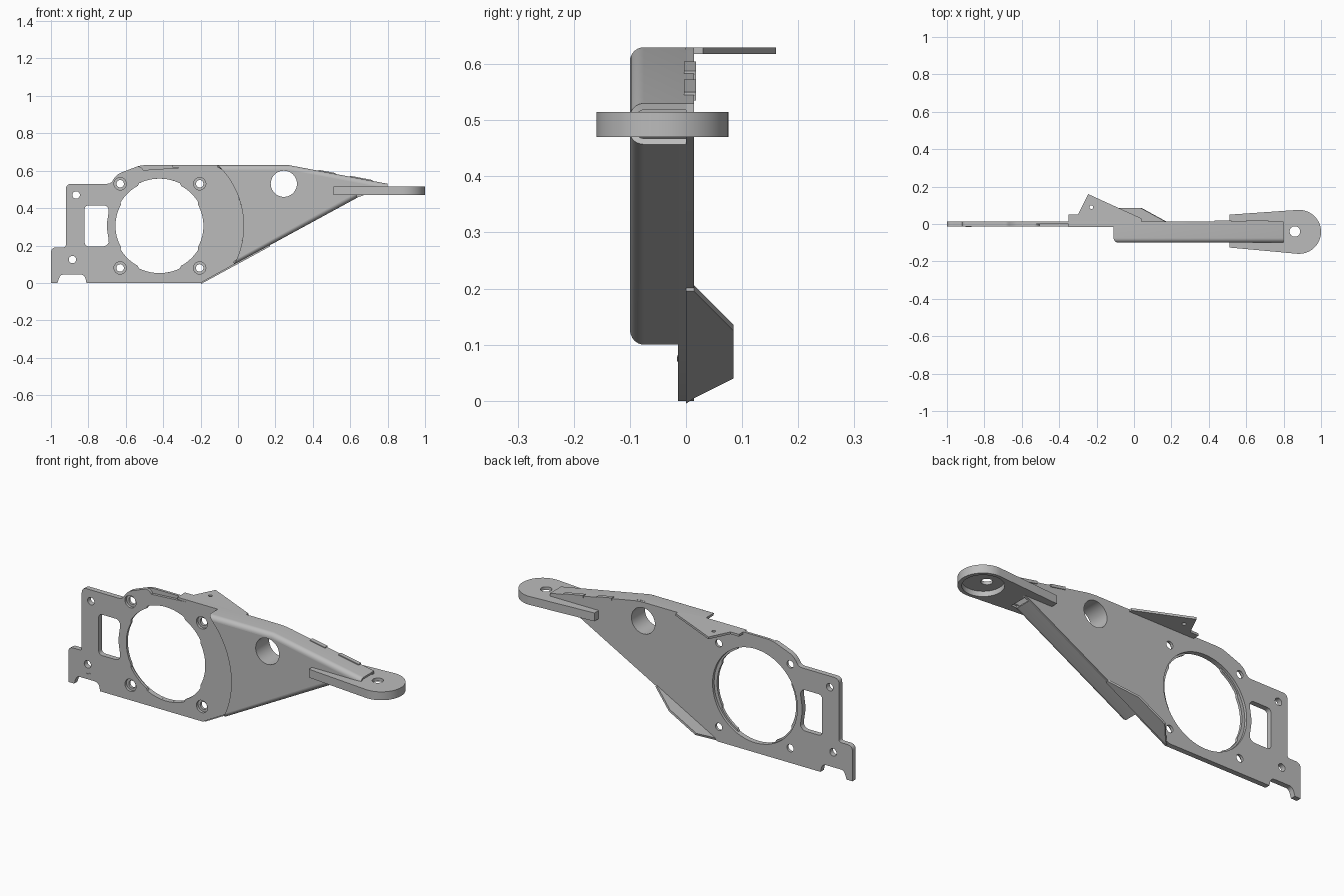
import bpy, bmesh
from math import sin, cos, radians, sqrt, atan2, pi
from mathutils import Vector

if "Cube" in bpy.data.objects:
    bpy.data.objects.remove(bpy.data.objects["Cube"])

metal = bpy.data.materials.new("grey metal")
metal.use_nodes = True
GREY = (0.5, 0.5, 0.5, 1)
metal.diffuse_color = GREY
metal.node_tree.nodes["Principled BSDF"].inputs["Base Color"].default_value = GREY

CX, CZ, ARC = -0.42, 0.305, 0.45      # fan opening centre, housing edge radius
SHEET = 0.014
FRONT = -0.1
BEND = 0.025


def circle(x, y, r, n=40):
    return [(x + r * cos(2 * pi * i / n), y + r * sin(2 * pi * i / n)) for i in range(n)]


def arc(x, y, r, a0, a1, n=20):
    steps = [radians(a0 + (a1 - a0) * i / n) for i in range(n + 1)]
    return [(x + r * cos(a), y + r * sin(a)) for a in steps]


def rounded(points):
    """Round each (x, y, size) corner with a small curve."""
    out = []
    for i, p in enumerate(points):
        c = Vector(p[:2])
        if len(p) == 2:
            out.append(tuple(c))
            continue
        a = c + (Vector(points[i - 1][:2]) - c).normalized() * p[2]
        b = c + (Vector(points[(i + 1) % len(points)][:2]) - c).normalized() * p[2]
        for k in range(7):
            t = k / 6
            out.append(tuple(a * (1 - t) ** 2 + c * 2 * t * (1 - t) + b * t * t))
    return out


def finish(obj):
    bpy.ops.object.select_all(action="DESELECT")
    obj.select_set(True)
    bpy.context.view_layer.objects.active = obj
    if obj.type == "CURVE":
        bpy.ops.object.convert(target="MESH")
    obj = bpy.context.view_layer.objects.active
    bm = bmesh.new()
    bm.from_mesh(obj.data)
    bmesh.ops.remove_doubles(bm, verts=bm.verts, dist=0.0001)
    bmesh.ops.recalc_face_normals(bm, faces=bm.faces)
    bm.to_mesh(obj.data)
    bm.free()
    obj.data.materials.clear()
    obj.data.materials.append(metal)
    bpy.ops.object.shade_smooth_by_angle(angle=radians(30))
    return obj


def plate(name, loops, lo, hi, upright=True):
    """Flat sheet with holes: first loop is the outline, spanning lo..hi in depth."""
    data = bpy.data.curves.new(name, "CURVE")
    data.dimensions = "2D"
    data.fill_mode = "BOTH"
    data.extrude = (hi - lo) / 2
    for loop in loops:
        spline = data.splines.new("POLY")
        spline.points.add(len(loop) - 1)
        for pt, co in zip(spline.points, loop):
            pt.co = (co[0], co[1], 0, 1)
        spline.use_cyclic_u = True
    obj = bpy.data.objects.new(name, data)
    bpy.context.collection.objects.link(obj)
    mid = (lo + hi) / 2
    if upright:
        obj.rotation_euler.x = pi / 2
        obj.location.y = mid
    else:
        obj.location.z = mid
    return finish(obj)


def arc_x(z):
    return CX + sqrt(ARC ** 2 - (z - CZ) ** 2)


# Left side outline shared by both plate layers, from top to lower right
left_side = [(-0.52, 0.63, 0.03), (-0.65, 0.58, 0.03), (-0.68, 0.53, 0.02),
             (-0.92, 0.53, 0.03), (-0.92, 0.19, 0.015), (-1, 0.19, 0.03), (-1, 0),
             (-0.965, 0), (-0.95, 0.045, 0.02), (-0.82, 0.045, 0.025), (-0.81, 0), (-0.2, 0)]
window = rounded([(-0.82, 0.195, 0.025), (-0.70, 0.195, 0.025), (-0.69, 0.22, 0.01),
                  (-0.703, 0.305, 0.03), (-0.69, 0.39, 0.01), (-0.70, 0.415, 0.02),
                  (-0.82, 0.415, 0.025)])
screws = [(x, z) for x in (-0.63, -0.205) for z in (0.08, 0.53)]
small_holes = [circle(-0.865, 0.47, 0.02, 20), circle(-0.885, 0.125, 0.02, 20)]


def opening_radius(a):
    if abs(sin(a)) > cos(radians(28)):
        return 0.2525
    return 0.235 if abs(cos(a)) > cos(radians(31)) else 0.243


fan_notched = []
for i in range(120):
    a = radians(i * 3 + 1.5)
    r = opening_radius(a)
    fan_notched.append((CX + r * cos(a), CZ + r * sin(a)))

# Back layer covers the whole bracket
back_outline = rounded(left_side + [(0.64, 0.457), (0.8, 0.515), (0.8, 0.53), (0.27, 0.63, 0.04)])
plate("back_plate", [back_outline, circle(CX, CZ, 0.2525, 72), window,
                     circle(0.245, 0.53, 0.07)] + small_holes
      + [circle(x, z, 0.02, 20) for x, z in screws], 0, SHEET)

# Front layer stops at the curved edge of the housing
front_outline = rounded(left_side) + arc(CX, CZ, ARC, -27.1, 46.2)
plate("front_plate", [front_outline, fan_notched, window] + small_holes
      + [circle(x, z, 0.033, 24) for x, z in screws], -SHEET, 0)

# Small curved mark below the lower left hole
plate("curved_mark", [arc(-0.885, 0.092, 0.022, 220, 320, 8) + arc(-0.885, 0.092, 0.017, 320, 220, 8)],
      -SHEET - 0.002, -SHEET)

# Housing: bent flanges along the upper and lower edges
TOP_KNEE, TOP_END = (0.27, 0.63), (0.8, 0.53)
LOW_END, SLOPE = (0.64, 0.457), atan2(0.457, 0.84)


def top_row(d):
    z = 0.63 - d
    return [(arc_x(z), z), (TOP_KNEE[0], z), (TOP_END[0], TOP_END[1] - d)]


def low_row(d):
    start_z = 0.1 + d * 1.1
    return [(arc_x(start_z), start_z),
            (LOW_END[0] - d * sin(SLOPE), LOW_END[1] + d * cos(SLOPE))]


def flange(name, row, inward):
    section = [(0, 0)] + [(BEND * (1 - cos(a)), FRONT + BEND * (1 - sin(a)))
                          for a in (i * pi / 16 for i in range(9))]
    bm = bmesh.new()
    rows = [[bm.verts.new((x, y, z)) for x, z in row(d)] for d, y in section]
    for a, b in zip(rows, rows[1:]):
        for i in range(len(a) - 1):
            bm.faces.new((a[i], a[i + 1], b[i + 1], b[i]))
    bmesh.ops.recalc_face_normals(bm, faces=bm.faces)
    # Thickness has to grow towards the inside of the housing
    bm.normal_update()
    bm.faces.ensure_lookup_table()
    if bm.faces[0].normal.z * inward > 0:
        bmesh.ops.reverse_faces(bm, faces=bm.faces)
    mesh = bpy.data.meshes.new(name)
    bm.to_mesh(mesh)
    bm.free()
    obj = bpy.data.objects.new(name, mesh)
    bpy.context.collection.objects.link(obj)
    solid = obj.modifiers.new("thickness", "SOLIDIFY")
    solid.thickness = 0.012
    solid.offset = -1
    bpy.ops.object.select_all(action="DESELECT")
    obj.select_set(True)
    bpy.context.view_layer.objects.active = obj
    bpy.ops.object.modifier_apply(modifier="thickness")
    finish(obj)


flange("housing_top_flange", top_row, -1)
flange("housing_lower_flange", low_row, 1)

# Housing front face between the two bends
top, low = top_row(BEND), low_row(BEND)
a0 = math_a0 = atan2(low[0][1] - CZ, low[0][0] - CX) * 180 / pi
a1 = atan2(top[0][1] - CZ, top[0][0] - CX) * 180 / pi
face = [low[1]] + top[:0:-1][:1] + [top[1]] + arc(CX, CZ, ARC, a1, a0)
plate("housing_front", [face, circle(0.245, 0.53, 0.07)], FRONT, FRONT + 0.012)
plate("round_hole_sleeve", [circle(0.245, 0.53, 0.08), circle(0.245, 0.53, 0.07)], FRONT + 0.003, 0)

# Top tab folded backwards, with a pin hole
tab = [(-0.35, -0.016), (-0.085, -0.016), (0.04, 0), (0.04, 0.03), (-0.18, 0.13),
       (-0.245, 0.16), (-0.30, 0.05), (-0.35, 0.05)]
plate("top_tab", [tab, circle(-0.228, 0.09, 0.01, 16)], 0.618, 0.63, False)

# Lower wing folded backwards along the sloped edge
wing = plate("lower_wing", [[(0, 0), (0.02, SHEET), (0.094, 0.085), (0.272, 0.085),
                             (0.42, SHEET), (0.42, 0)]], 0, 0.012, False)
wing.rotation_euler.y = -SLOPE
wing.location = (-0.2, 0, 0)

# Locking tabs along the rear upper edge
drop = (TOP_END[1] - TOP_KNEE[1]) / (TOP_END[0] - TOP_KNEE[0])
for i, (x0, x1) in enumerate([(0.43, 0.52), (0.6, 0.72)]):
    z0, z1 = (0.63 + drop * (x - TOP_KNEE[0]) for x in (x0, x1))
    plate(f"locking_tab_{i + 1}", [[(x0, z0 - 0.01), (x1, z1 - 0.01), (x1, z1 + 0.005),
                                    (x0, z0 + 0.005)]], -0.004, SHEET + 0.004)

# End arm: forked block with a pocket underneath and a pivot hole
arm = ([(0.66, FRONT), (0.51, FRONT), (0.51, -0.126)] + arc(0.8825, -0.042, 0.1175, -94, 94, 36)
       + [(0.51, 0.05), (0.51, SHEET), (0.66, SHEET)])
plate("arm_top", [arm, circle(0.86, -0.04, 0.028)], 0.498, 0.515, False)
plate("arm_rim", [arm, circle(0.88, -0.042, 0.1, 48)], 0.47, 0.498, False)
